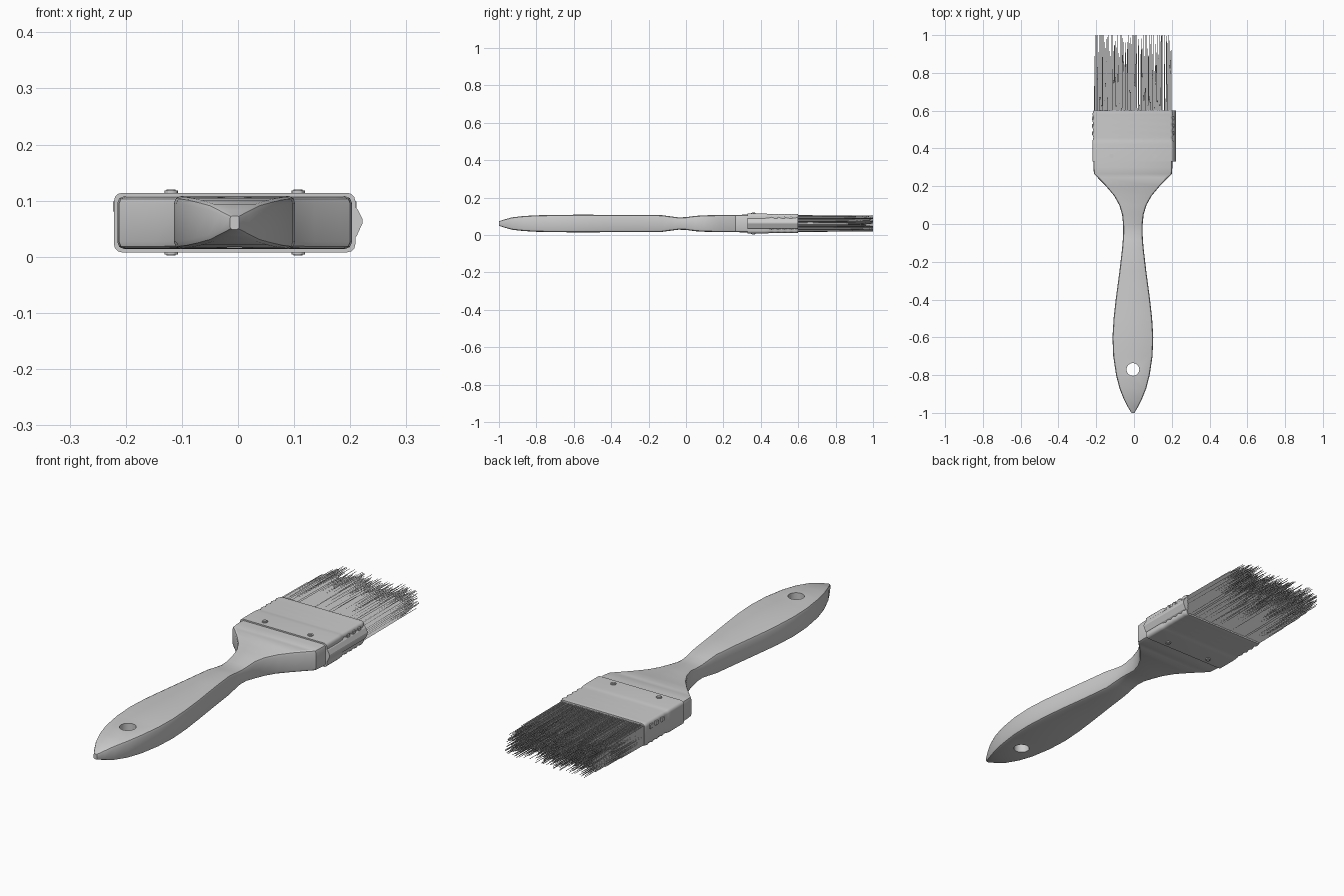
import bpy, bmesh, math, random
from mathutils import Matrix, Vector

random.seed(4)
CX, CZ = -0.006, 0.061      # long axis of the brush

cube = bpy.data.objects.get("Cube")
if cube:
    bpy.data.objects.remove(cube, do_unlink=True)

grey = bpy.data.materials.new("plain grey")
grey.use_nodes = True
grey.diffuse_color = (0.6, 0.6, 0.6, 1)
grey.node_tree.nodes["Principled BSDF"].inputs["Base Color"].default_value = (0.6, 0.6, 0.6, 1)


def finish(bm, name, angle=None):
    bmesh.ops.recalc_face_normals(bm, faces=bm.faces)
    mesh = bpy.data.meshes.new(name)
    bm.to_mesh(mesh)
    bm.free()
    mesh.materials.append(grey)
    obj = bpy.data.objects.new(name, mesh)
    bpy.context.collection.objects.link(obj)
    if angle:
        smooth(obj, angle)
    return obj


def smooth(obj, angle):
    bpy.ops.object.select_all(action='DESELECT')
    obj.select_set(True)
    bpy.context.view_layer.objects.active = obj
    bpy.ops.object.shade_smooth_by_angle(angle=math.radians(angle))


def section(w, t, r, steps=2):
    """Rounded rectangle of half width w, half thickness t, corner radius r."""
    r = min(r, w * 0.7, t * 0.7)
    pts = []
    for k, (sx, sz) in enumerate(((1, 1), (-1, 1), (-1, -1), (1, -1))):
        for i in range(steps + 1):
            a = math.pi / 2 * (k + i / steps)
            pts.append((CX + sx * (w - r) + r * math.cos(a),
                        CZ + sz * (t - r) + r * math.sin(a)))
    return pts


def loft(bm, stations, steps=2):
    """Skin rounded sections given as (y, half width, half thickness, radius)."""
    rings = [[bm.verts.new((x, y, z)) for x, z in section(w, t, r, steps)]
             for y, w, t, r in stations]
    for a, b in zip(rings, rings[1:]):
        for i in range(len(a)):
            j = (i + 1) % len(a)
            bm.faces.new((a[i], a[j], b[j], b[i]))
    bm.faces.new(rings[0])
    bm.faces.new(rings[-1])


def cylinder(bm, x, y, z, r, depth, sides):
    bmesh.ops.create_cone(bm, cap_ends=True, segments=sides, radius1=r, radius2=r,
                          depth=depth, matrix=Matrix.Translation((x, y, z)))


# Handle: pointed grip, thin neck and wide shoulders
bm = bmesh.new()
loft(bm, [(-1.0, .008, .012, .004), (-.97, .026, .022, .008), (-.93, .047, .033, .01),
          (-.87, .071, .040, .012), (-.8, .089, .044, .012), (-.7, .104, .046, .012),
          (-.6, .108, .047, .012), (-.5, .102, .047, .012), (-.4, .091, .046, .012),
          (-.25, .071, .046, .012), (-.13, .057, .045, .012), (-.08, .053, .038, .012),
          (-.04, .051, .033, .012), (0, .052, .034, .012), (.05, .057, .041, .012),
          (.1, .072, .044, .012), (.15, .1, .045, .012), (.2, .142, .046, .012),
          (.245, .186, .046, .012), (.265, .206, .046, .012), (.3, .209, .047, .012),
          (.36, .209, .047, .012)])
handle = finish(bm, "handle")

# Hanging hole through the grip
bm = bmesh.new()
cylinder(bm, CX, -.77, CZ, .034, .3, 16)
cutter = finish(bm, "hole_cutter")
cutter.hide_render = True
cut = handle.modifiers.new("hanging hole", 'BOOLEAN')
cut.operation = 'DIFFERENCE'
cut.solver = 'EXACT'
cut.object = cutter
bpy.context.view_layer.objects.active = handle
bpy.ops.object.modifier_apply(modifier=cut.name)
bpy.data.objects.remove(cutter, do_unlink=True)
smooth(handle, 30)

# Ferrule: metal sleeve with shallow crimped bands and wavy sides
bm = bmesh.new()
bands = [(.33, .215, .053, .014), (.42, .215, .053, .014)]
for i in range(9):
    low = i % 2
    bands.append((.44 + i * .0175, .209 if low else .214, .0495 if low else .052, .014))
bands.append((.6, .209, .050, .014))
loft(bm, bands, steps=3)
finish(bm, "ferrule", 35)

# Folded seam on the left side of the ferrule
bm = bmesh.new()
ends = [[bm.verts.new((x, y, z)) for x, z in
         ((.203, .095), (.213, .085), (.222, .067), (.222, .06), (.211, .036), (.203, .03))]
        for y in (.33, .6)]
for i in range(6):
    j = (i + 1) % 6
    bm.faces.new((ends[0][i], ends[0][j], ends[1][j], ends[1][i]))
for end in ends:
    bm.faces.new(end)
finish(bm, "ferrule_seam")

# Small crimp tabs along both ferrule sides
bm = bmesh.new()
for side in (-1, 1):
    for y in (.48, .52, .56):
        m = Matrix.Translation((CX + side * .211, y, .09)) @ Matrix.Diagonal((.012, .018, .018, 1))
        bmesh.ops.create_cube(bm, size=1, matrix=m)
finish(bm, "crimp_tabs")

# Rivets on both faces
bm = bmesh.new()
for x in (-.119, .107):
    for side in (-1, 1):
        cylinder(bm, x, .36, CZ + side * .053, .012, .008, 12)
        cylinder(bm, x, .36, CZ + side * .056, .008, .006, 12)
finish(bm, "rivets", 30)

# Bristles: slim tapering hairs in stacked columns, uneven at the tips
bm = bmesh.new()
columns, layers = 84, 22
for c in range(columns):
    x = CX + .203 * (2 * c / (columns - 1) - 1) + random.uniform(-.002, .002)
    reach = random.uniform(.86, 1.0)
    for k in range(layers):
        z = CZ + .041 * (2 * k / (layers - 1) - 1) + random.uniform(-.001, .001)
        tip = 1.0 if random.random() < .04 else min(1, reach + random.uniform(-.12, .03))
        rings = []
        for y, r in ((.59, .0032), (tip, .0012)):
            rings.append([bm.verts.new((x + r * math.cos(a), y, z + r * math.sin(a)))
                          for a in (0, math.tau / 3, 2 * math.tau / 3)])
        a, b = rings
        for i in range(3):
            j = (i + 1) % 3
            bm.faces.new((a[i], a[j], b[j], b[i]))
        bm.faces.new(b)
finish(bm, "bristles")
